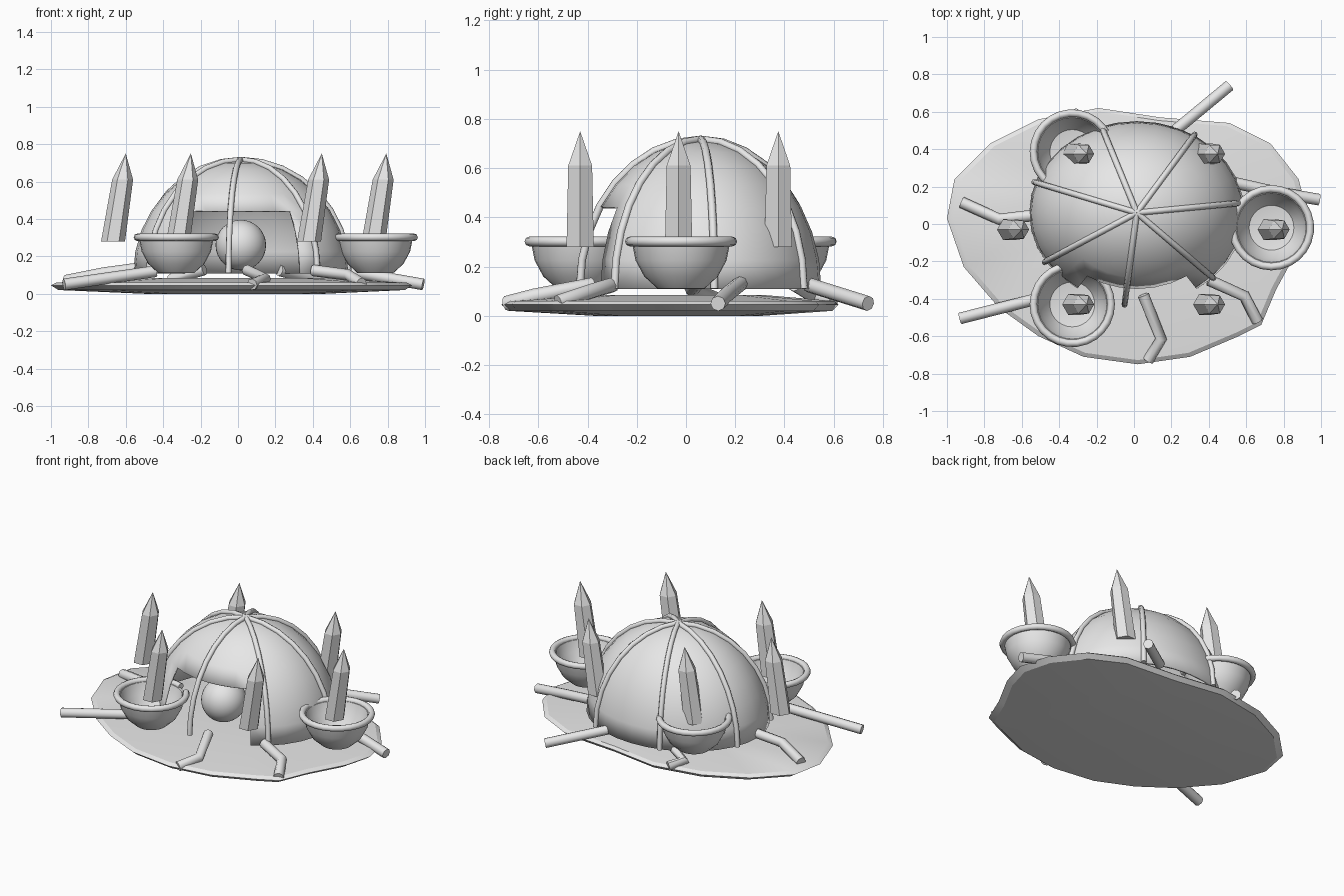
import bpy
import bmesh
from math import sin, cos, pi, radians, atan2
from mathutils import Vector

cube = bpy.data.objects.get("Cube")
if cube:
    bpy.data.objects.remove(cube, do_unlink=True)

GREY = (0.8, 0.8, 0.8, 1)
stone = bpy.data.materials.new("pale_grey")
stone.use_nodes = True
stone.diffuse_color = GREY
stone.node_tree.nodes["Principled BSDF"].inputs["Base Color"].default_value = GREY

DOME = Vector((0.015, 0.06, 0.11))
RADII = Vector((0.575, 0.49, 0.6))


def select(obj):
    bpy.ops.object.select_all(action="DESELECT")
    obj.select_set(True)
    bpy.context.view_layer.objects.active = obj


def finish(name, bm, smooth=None):
    """Turn a bmesh into a named object, smooth up to an angle if given."""
    bmesh.ops.recalc_face_normals(bm, faces=bm.faces)
    mesh = bpy.data.meshes.new(name)
    bm.to_mesh(mesh)
    bm.free()
    obj = bpy.data.objects.new(name, mesh)
    bpy.context.collection.objects.link(obj)
    mesh.materials.append(stone)
    if smooth:
        select(obj)
        bpy.ops.object.shade_smooth_by_angle(angle=radians(smooth))
    return obj


def tube(name, points, radius):
    """Round bar along a path, with closed ends."""
    curve = bpy.data.curves.new(name, "CURVE")
    curve.dimensions = "3D"
    curve.bevel_depth = radius
    curve.bevel_resolution = 2
    curve.use_fill_caps = True
    spline = curve.splines.new("POLY")
    spline.points.add(len(points) - 1)
    for p, co in zip(spline.points, points):
        p.co = (*co, 1)
    obj = bpy.data.objects.new(name, curve)
    bpy.context.collection.objects.link(obj)
    curve.materials.append(stone)
    select(obj)
    bpy.ops.object.convert(target="MESH")
    bpy.ops.object.shade_smooth_by_angle(angle=radians(50))


# Irregular ground slab: bottom ring, rim, top ring, raised middle
outline = [(-1, .03), (-.96, .24), (-.77, .43), (-.51, .56), (-.19, .62),
           (.14, .57), (.51, .54), (.73, .43), (.88, .24), (.93, .05),
           (.88, -.13), (.76, -.35), (.68, -.54), (.56, -.6), (.3, -.71),
           (.02, -.75), (-.27, -.71), (-.51, -.6), (-.72, -.45), (-.91, -.23)]
bm = bmesh.new()
rings = []
for scale, z in ((.5, 0), (.96, .02), (1, .045), (.97, .06), (.5, .085)):
    rings.append([bm.verts.new((x * scale, y * scale, z)) for x, y in outline])
for low, high in zip(rings, rings[1:]):
    for i in range(len(outline)):
        bm.faces.new((low[i - 1], low[i], high[i], high[i - 1]))
bm.faces.new(rings[0])
bm.faces.new(rings[-1])
finish("ground_slab", bm, 25)

# Hollow dome with a doorway left open at the front
bm = bmesh.new()
bmesh.ops.create_uvsphere(bm, u_segments=32, v_segments=16, radius=1)
bmesh.ops.delete(bm, geom=[v for v in bm.verts if v.co.z < -.01], context="VERTS")
door = []
for f in bm.faces:
    c = f.calc_center_median()
    if c.z < .55 and abs(atan2(c.x, -c.y)) < radians(33.75):
        door.append(f)
bmesh.ops.delete(bm, geom=door, context="FACES")
for v in bm.verts:
    v.co = DOME + v.co * RADII
dome = finish("dome_shell", bm, 40)
wall = dome.modifiers.new("wall", "SOLIDIFY")
wall.thickness = 0.012
wall.offset = -1

# Ribs running from the crown to the foot of the dome
for i in range(7):
    turn = radians(263.5) + i * 2 * pi / 7
    path = []
    for k in range(9):
        rise = k * pi / 16
        unit = Vector((cos(turn) * cos(rise), sin(turn) * cos(rise), sin(rise)))
        path.append(DOME + unit * RADII * 1.01)
    tube(f"rib_{i + 1}", path, 0.016)

# Ball inside the doorway
bm = bmesh.new()
bmesh.ops.create_uvsphere(bm, u_segments=32, v_segments=16, radius=0.135)
bmesh.ops.translate(bm, verts=bm.verts, vec=(0.015, -0.17, 0.26))
finish("inner_ball", bm, 40)

# Bowls with an open rolled rim
bowl_profile = [(0, .11), (.095, .11), (.15, .16), (.185, .225), (.2, .3),
                (.185, .3), (.165, .235), (.12, .17), (0, .15)]
bowl_places = [(-.33, -.43), (.735, -.02), (-.33, .385)]
for i, (x, y) in enumerate(bowl_places):
    bm = bmesh.new()
    verts = [bm.verts.new((r, 0, z)) for r, z in bowl_profile]
    edges = [bm.edges.new(pair) for pair in zip(verts, verts[1:])]
    bmesh.ops.spin(bm, geom=verts + edges, cent=(0, 0, 0), axis=(0, 0, 1),
                   angle=2 * pi, steps=28)
    bmesh.ops.remove_doubles(bm, verts=bm.verts, dist=0.0005)
    bmesh.ops.translate(bm, verts=bm.verts, vec=(x, y, 0))
    finish(f"bowl_{i + 1}", bm, 40)
    start = atan2(DOME.y - y, DOME.x - x) + radians(12)
    rim = []
    for k in range(25):
        a = start + k / 24 * radians(336)
        rim.append((x + .208 * cos(a), y + .208 * sin(a), .302))
    tube(f"bowl_rim_{i + 1}", rim, 0.02)

# Leaning six-sided crystals
crystal_places = [(-.668, -.03), (.725, -.03), (-.32, .375), (.38, .375),
                  (-.32, -.43), (.38, -.43)]
for i, (x, y) in enumerate(crystal_places):
    bm = bmesh.new()
    base, top = [
        [bm.verts.new((x + lean + r * cos(k * pi / 3), y + r * sin(k * pi / 3), z))
         for k in range(6)]
        for r, lean, z in ((.064, 0, .28), (.056, .051, .61))]
    tip = bm.verts.new((x + .068, y, .75))
    bm.faces.new(base)
    for k in range(6):
        bm.faces.new((base[k - 1], base[k], top[k], top[k - 1]))
        bm.faces.new((top[k - 1], top[k], tip))
    finish(f"crystal_{i + 1}", bm)

# Round root-like bars spreading from the foot of the dome
roots = [
    [(-.44, -.38, .12), (-.93, -.505, .05)],
    [(-.5, .05, .14), (-.72, .025, .11), (-.92, .115, .07)],
    [(.22, .5, .125), (.51, .74, .05)],
    [(.54, .22, .13), (.76, .17, .09), (.99, .13, .05)],
    [(.4, -.3, .125), (.59, -.385, .1), (.66, -.52, .055)],
    [(.05, -.38, .125), (.145, -.615, .08), (.075, -.73, .05)],
    [(-.18, .44, .13), (-.35, .52, .08), (-.29, .6, .06)],
]
for i, path in enumerate(roots):
    tube(f"root_{i + 1}", path, 0.031)
